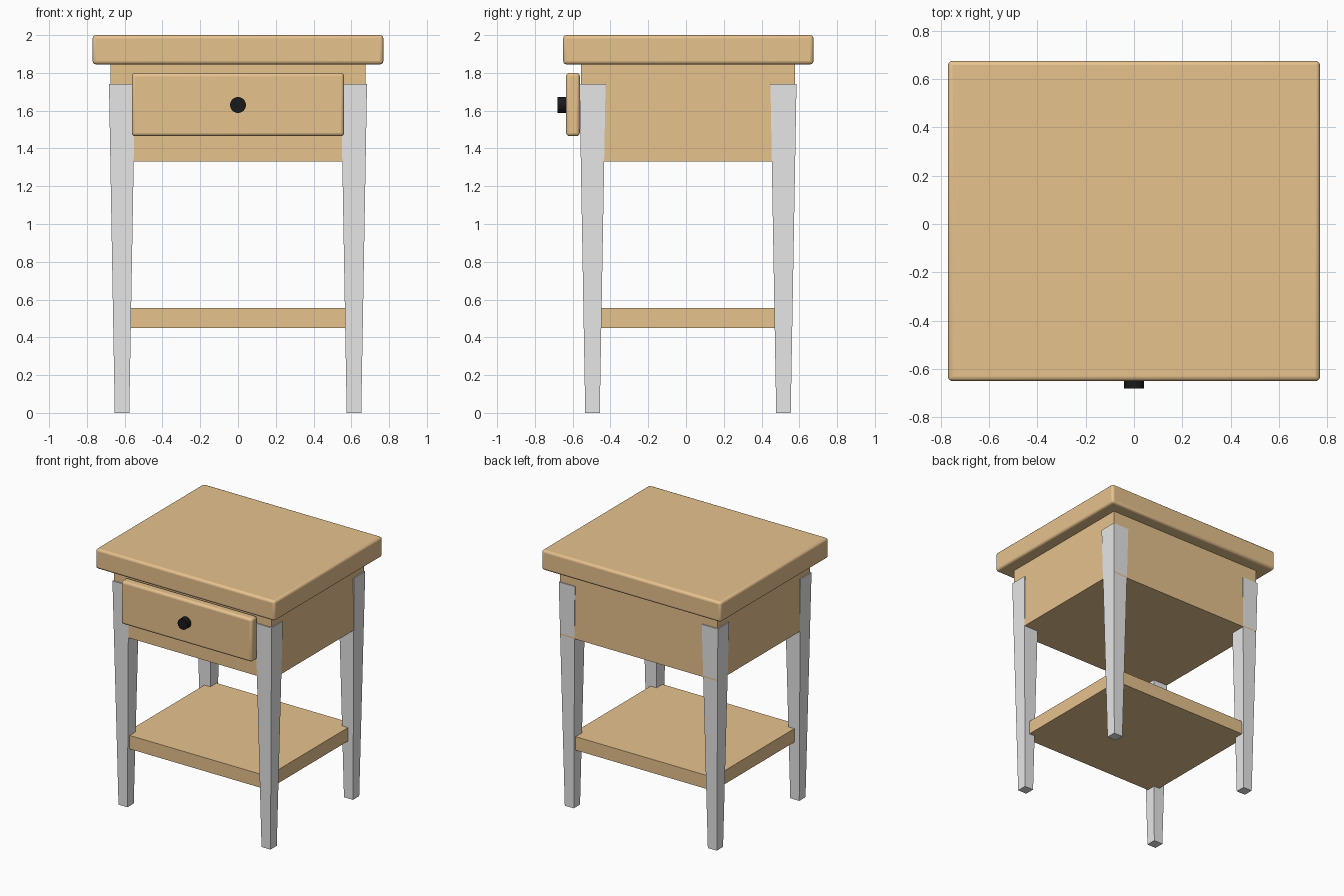
import bpy
import bmesh
from mathutils import Vector

if "Cube" in bpy.data.objects:
    bpy.data.objects.remove(bpy.data.objects["Cube"], do_unlink=True)


def material(name, rgb):
    mat = bpy.data.materials.new(name)
    mat.use_nodes = True
    color = (*rgb, 1)
    mat.diffuse_color = color
    mat.node_tree.nodes["Principled BSDF"].inputs["Base Color"].default_value = color
    return mat


wood = material("light wood", (0.8, 0.54, 0.27))
grey = material("leg grey", (0.8, 0.8, 0.8))
black = material("knob black", (0.01, 0.01, 0.01))


def finish(name, bm, mat):
    mesh = bpy.data.meshes.new(name)
    bm.to_mesh(mesh)
    bm.free()
    mesh.materials.append(mat)
    obj = bpy.data.objects.new(name, mesh)
    bpy.context.collection.objects.link(obj)
    return obj


def box(name, low, high, mat, bevel=0.0):
    low, high = Vector(low), Vector(high)
    bm = bmesh.new()
    bmesh.ops.create_cube(bm, size=1)
    bmesh.ops.scale(bm, vec=high - low, verts=bm.verts)
    bmesh.ops.translate(bm, vec=(low + high) / 2, verts=bm.verts)
    obj = finish(name, bm, mat)
    if bevel:
        mod = obj.modifiers.new("rounded edges", 'BEVEL')
        mod.width = bevel
        mod.segments = 3
        bpy.context.view_layer.objects.active = obj
        bpy.ops.object.select_all(action='DESELECT')
        obj.select_set(True)
        bpy.ops.object.shade_smooth_by_angle()
    return obj


def leg(name, x, y):
    # Square post that narrows towards the floor
    bm = bmesh.new()
    bmesh.ops.create_cube(bm, size=1)
    for v in bm.verts:
        width = 0.138 if v.co.z > 0 else 0.077
        v.co = (x + v.co.x * width, y + v.co.y * width, 1.74 if v.co.z > 0 else 0)
    finish(name, bm, grey)


# Table top, case and lower shelf
box("table_top", (-0.77, -0.65, 1.845), (0.77, 0.675, 2.0), wood, 0.018)
box("case", (-0.675, -0.555, 1.33), (0.675, 0.578, 1.85), wood)
box("lower_shelf", (-0.617, -0.52, 0.45), (0.617, 0.545, 0.555), wood)

# Four tapered legs
for y, end in ((-0.495, "front"), (0.516, "back")):
    for x, side in ((-0.614, "right"), (0.614, "left")):
        leg(f"{end}_{side}_leg", x, y)

# Drawer front and round knob
box("drawer_front", (-0.562, -0.635, 1.465), (0.562, -0.562, 1.80), wood, 0.018)
bpy.ops.mesh.primitive_cylinder_add(vertices=32, radius=0.042, depth=0.06,
                                    location=(0, -0.65, 1.63), rotation=(1.5708, 0, 0))
knob = bpy.context.object
knob.name = "drawer_knob"
knob.data.materials.append(black)
bpy.ops.object.shade_smooth_by_angle()
